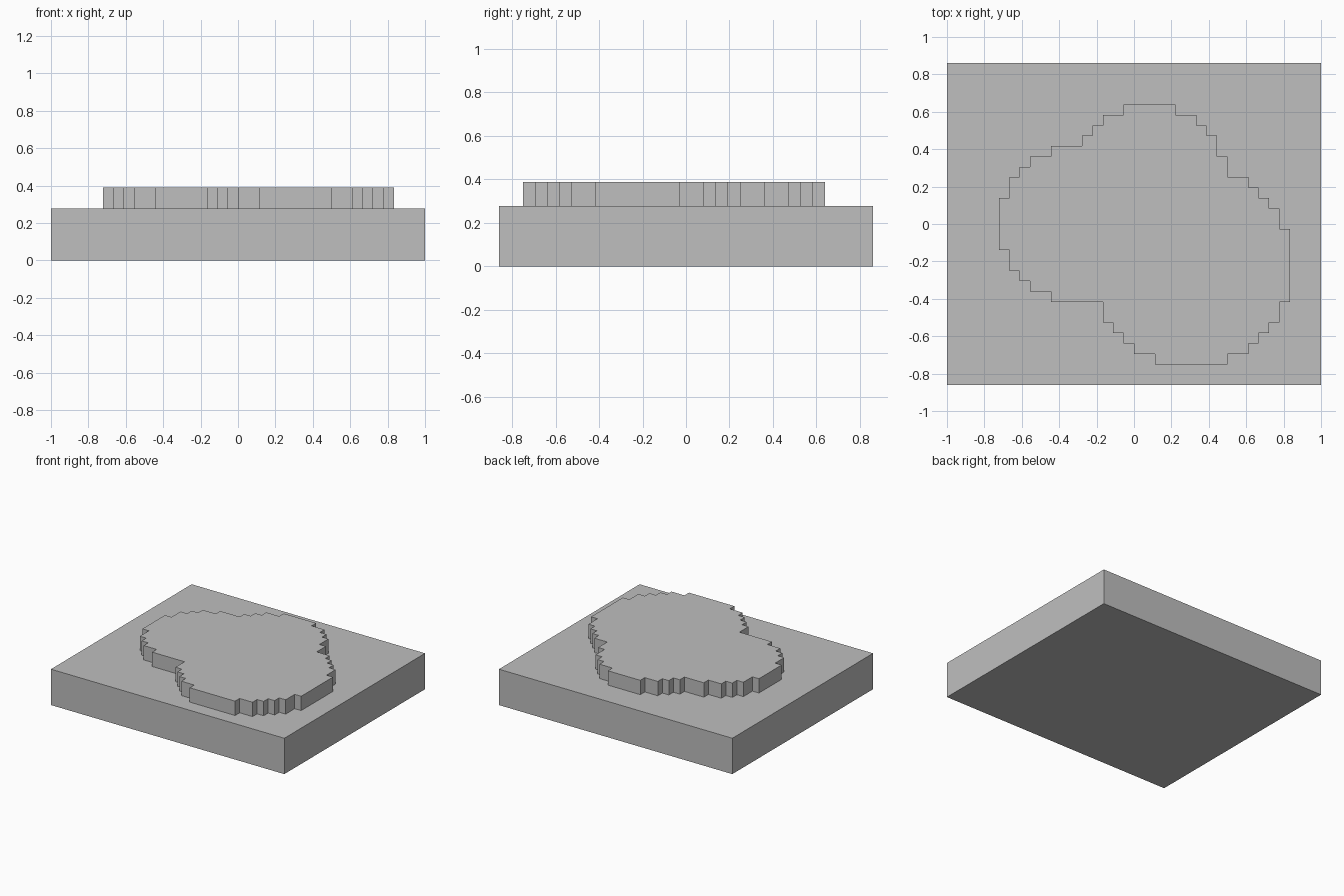
import bpy
import bmesh

if "Cube" in bpy.data.objects:
    bpy.data.objects.remove(bpy.data.objects["Cube"], do_unlink=True)

CELL = 1 / 18                    # stair-step size of the raised outline
COLS, ROWS = 36, 31              # slab footprint in cells
SLAB_TOP, PLATEAU_TOP = 5, 7     # heights in cells

grey = bpy.data.materials.new("plain grey")
grey.use_nodes = True
colour = (0.52, 0.52, 0.52, 1)
grey.diffuse_color = colour
grey.node_tree.nodes["Principled BSDF"].inputs["Base Color"].default_value = colour


def prism(name, outline, bottom, top):
    """Extrude a counter-clockwise outline, given in cells, between two heights."""
    bm = bmesh.new()
    base = bm.faces.new([bm.verts.new(((x - COLS / 2) * CELL, (y - ROWS / 2) * CELL, bottom * CELL))
                         for x, y in outline])
    lid = bmesh.ops.extrude_face_region(bm, geom=[base], use_keep_orig=True)
    verts = [v for v in lid["geom"] if isinstance(v, bmesh.types.BMVert)]
    bmesh.ops.translate(bm, verts=verts, vec=(0, 0, (top - bottom) * CELL))
    bmesh.ops.recalc_face_normals(bm, faces=bm.faces[:])
    mesh = bpy.data.meshes.new(name)
    bm.to_mesh(mesh)
    bm.free()
    mesh.materials.append(grey)
    obj = bpy.data.objects.new(name, mesh)
    bpy.context.collection.objects.link(obj)
    return obj


def staircase(steps, end):
    """Turn (x, y where the step starts) pairs into stepped points going up."""
    points = []
    tops = [y for _, y in steps[1:]] + [end]
    for (x, y), top in zip(steps, tops):
        points += [(x, y), (x, top)]
    return points


# Base slab
prism("base_slab", [(0, 0), (COLS, 0), (COLS, ROWS), (0, ROWS)], 0, SLAB_TOP)

# Raised plateau with a stepped edge
right_edge = [(27, 2), (29, 3), (30, 4), (31, 5), (32, 6), (33, 8), (32, 15), (31, 17),
              (30, 18), (29, 19), (27, 20), (26, 22), (25, 24), (24, 25), (22, 26)]
left_edge = [(20, 2), (18, 3), (17, 4), (16, 5), (15, 6), (10, 8), (8, 9), (7, 10), (6, 11),
             (5, 13), (6, 18), (7, 20), (8, 21), (10, 22), (13, 23), (14, 24), (15, 25), (17, 26)]
outline = staircase(right_edge, 27) + staircase(left_edge, 27)[::-1]
prism("raised_plateau", outline, SLAB_TOP, PLATEAU_TOP)
